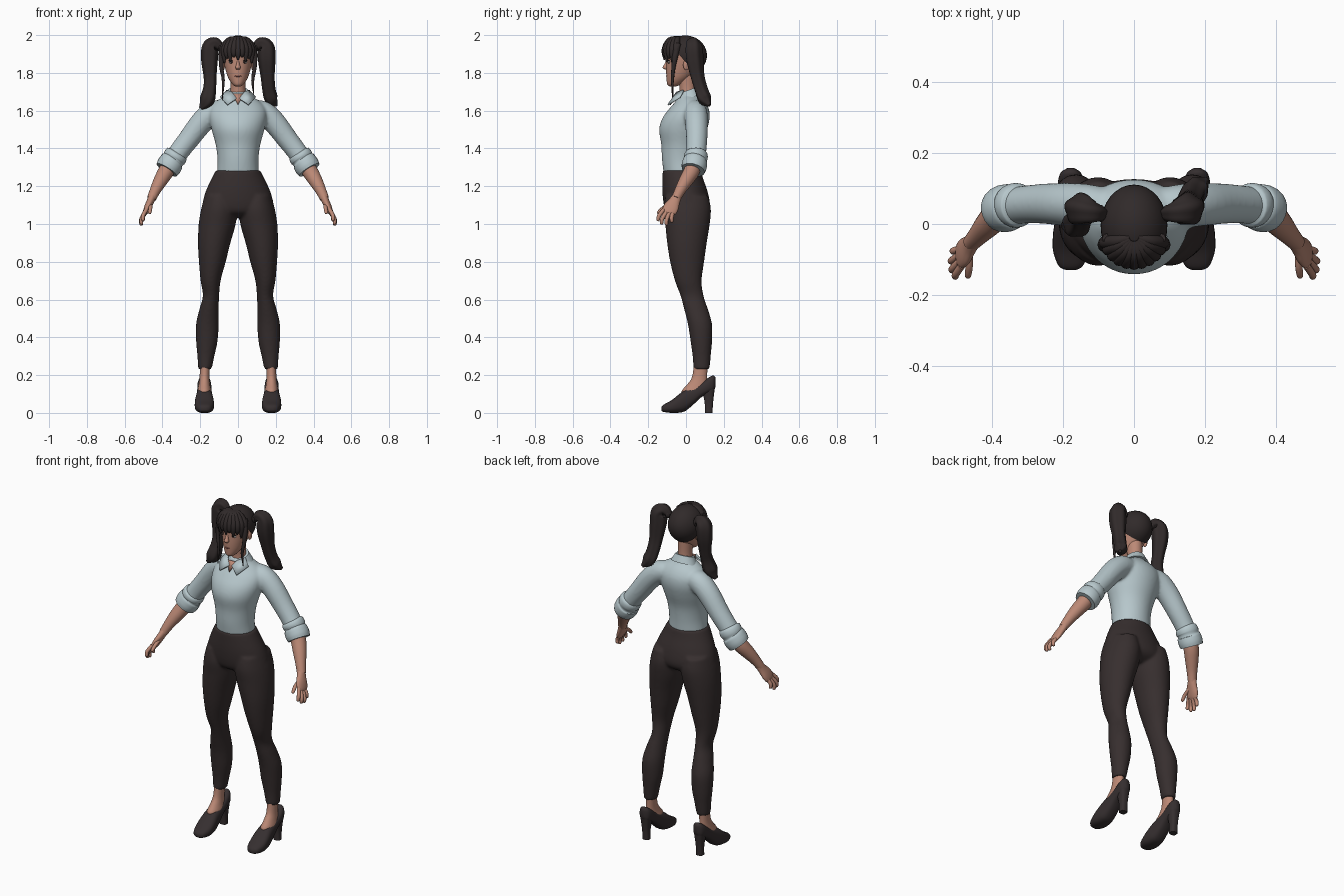
import bpy, bmesh, math
from mathutils import Vector, Matrix

def material(name, rgb):
    m = bpy.data.materials.new(name)
    m.diffuse_color = (*rgb, 1)
    return m

SKIN = material("skin", (0.50, 0.25, 0.18))
SHIRT = material("pale blue shirt", (0.47, 0.57, 0.60))
PANTS = material("dark trousers", (0.038, 0.028, 0.028))
HAIR = material("dark brown hair", (0.030, 0.023, 0.023))
SHOE = material("dark shoes", (0.036, 0.028, 0.029))
WHITE = material("eye white", (0.60, 0.56, 0.53))
IRIS = material("iris", (0.03, 0.02, 0.02))
LIPS = material("lips", (0.36, 0.13, 0.11))

def spline(rows, k):
    """Catmull-Rom interpolation of rows (x, y, z, r1, r2)."""
    out = []
    for i in range(len(rows) - 1):
        p0, p1, p2, p3 = (rows[max(0, min(len(rows) - 1, i + j))] for j in (-1, 0, 1, 2))
        for s in range(k):
            t = s / k
            out.append([0.5 * (2 * b + (c - a) * t + (2 * a - 5 * b + 4 * c - d) * t * t
                        + (3 * b - a - 3 * c + d) * t ** 3) for a, b, c, d in zip(p0, p1, p2, p3)])
    return out + [list(rows[-1])]

def loft(bm, rows, axis=None, ref=(1, 0, 0), n=24, k=4, power=2.0, lobes=0, depth=0.0):
    """Skin elliptical rings; fixed plane normal `axis`, or following the path."""
    rows = spline(rows, k)
    pts = [Vector(r[:3]) for r in rows]
    rings = []
    for i, r in enumerate(rows):
        t = Vector(axis) if axis else pts[min(i + 1, len(pts) - 1)] - pts[max(i - 1, 0)]
        t.normalize()
        u = Vector(ref)
        u = (u - t * u.dot(t)).normalized()
        v = t.cross(u)
        ring = []
        for j in range(n):
            a = 2 * math.pi * j / n
            c, s = math.cos(a), math.sin(a)
            c = math.copysign(abs(c) ** (2 / power), c)
            s = math.copysign(abs(s) ** (2 / power), s)
            f = 1 + depth * math.cos(lobes * a)
            ring.append(bm.verts.new(pts[i] + u * c * max(r[3], .001) * f + v * s * max(r[4], .001) * f))
        rings.append(ring)
    for a, b in zip(rings, rings[1:]):
        for j in range(n):
            bm.faces.new((a[j], a[(j + 1) % n], b[(j + 1) % n], b[j]))
    bm.faces.new(rings[0])
    bm.faces.new(rings[-1])

def tube(bm, rows, **kw):
    loft(bm, [(*r[:4], r[3]) for r in rows], **kw)

def ball(bm, c, r):
    bmesh.ops.create_uvsphere(bm, u_segments=32, v_segments=20, radius=1,
                              matrix=Matrix.Translation(c) @ Matrix.Diagonal((*r, 1)))

def flip(rows, s):
    return [(r[0] * s, *r[1:]) for r in rows]

def finish(name, bm, mat, remesh=0):
    bmesh.ops.recalc_face_normals(bm, faces=bm.faces)
    for f in bm.faces:
        f.smooth = True
    for e in bm.edges:
        if len(e.link_faces) == 2 and e.calc_face_angle() > 0.9:
            e.smooth = False
    me = bpy.data.meshes.new(name)
    bm.to_mesh(me)
    bm.free()
    me.materials.append(mat)
    ob = bpy.data.objects.new(name, me)
    bpy.context.collection.objects.link(ob)
    if remesh:
        m = ob.modifiers.new("fuse", 'REMESH')
        m.mode, m.voxel_size, m.use_smooth_shade = 'VOXEL', remesh, True
        s = ob.modifiers.new("soften", 'SMOOTH')
        s.factor, s.iterations = 0.5, 6
    return ob

Z = (0, 0, 1)

# Trousers: pelvis and two legs fused together
bm = bmesh.new()
loft(bm, [(0, -.022, 1.285, .117, .101), (0, -.017, 1.24, .14, .108), (0, -.005, 1.17, .172, .12),
          (0, .005, 1.10, .188, .122), (0, .005, 1.06, .17, .105), (0, .005, 1.035, .1, .06)], Z, n=40)
LEG = [(.1, .005, 1.15, .075, .113), (.1, .007, 1.08, .095, .125), (.11, .008, 1.0, .098, .118),
       (.126, .005, .9, .086, .105), (.136, .006, .8, .071, .09), (.145, .012, .7, .053, .071),
       (.143, .032, .62, .043, .061), (.153, .053, .55, .051, .063), (.162, .074, .47, .06, .064),
       (.165, .081, .38, .057, .057), (.17, .083, .3, .045, .048), (.175, .082, .232, .036, .043)]
for s in (1, -1):
    loft(bm, flip(LEG, s), Z, n=32)
finish("trousers", bm, PANTS, 0.008)

# Shirt: torso and sleeves fused together
bm = bmesh.new()
loft(bm, [(0, -.022, 1.268, .110, .096), (0, -.025, 1.34, .108, .102), (0, -.022, 1.42, .118, .109),
          (0, -.015, 1.50, .14, .127), (0, 0, 1.56, .152, .125), (0, .016, 1.61, .148, .105),
          (0, .022, 1.65, .115, .077), (0, .012, 1.68, .066, .057), (0, .012, 1.70, .05, .05)], Z, n=40)
SLEEVE = [(.07, .045, 1.60, .055), (.13, .05, 1.59, .062), (.19, .055, 1.54, .061), (.26, .057, 1.45, .056),
          (.32, .053, 1.372, .053), (.362, .043, 1.31, .054)]
for s in (1, -1):
    tube(bm, flip(SLEEVE, s), ref=(0, 1, 0))
finish("shirt", bm, SHIRT, 0.008)

# Rolled cuffs
bm = bmesh.new()
CUFF = [(.318, .053, 1.376, .052), (.324, .053, 1.367, .061), (.336, .052, 1.352, .063), (.344, .050, 1.339, .059),
        (.350, .048, 1.331, .065), (.366, .043, 1.305, .067), (.378, .038, 1.286, .062), (.376, .038, 1.29, .045)]
for s in (1, -1):
    tube(bm, flip(CUFF[:-1], s), ref=(0, 1, 0), k=3)
finish("sleeve_cuffs", bm, SHIRT)

# Collar: tilted band and two leaves, with the open neck
bm = bmesh.new()
loft(bm, [(0, .016, 1.665, .078, .066), (0, .012, 1.69, .064, .058), (0, .01, 1.708, .054, .052)], (0, -.35, 1), n=32)
finish("collar_band", bm, SHIRT)
bm = bmesh.new()
for s in (1, -1):
    pts = [(.006, -.066, 1.662), (.055, -.092, 1.628), (.092, -.03, 1.668), (.058, -.01, 1.705), (.03, -.046, 1.695)]
    bm.faces.new([bm.verts.new((x * s, y, z)) for x, y, z in pts])
leaf = finish("collar_leaves", bm, SHIRT)
leaf.modifiers.new("thick", 'SOLIDIFY').thickness = 0.008
bm = bmesh.new()
bm.faces.new([bm.verts.new(p) for p in ((-.03, -.058, 1.69), (0, -.086, 1.632), (.03, -.058, 1.69))])
finish("open_neck", bm, SKIN).modifiers.new("thick", 'SOLIDIFY').thickness = 0.006

# Forearms, hands and fingers
bm = bmesh.new()
ARM = [(.345, .048, 1.34, .042), (.38, .03, 1.28, .042), (.41, .0, 1.23, .037), (.437, -.03, 1.18, .029),
       (.458, -.053, 1.135, .024)]
PALM = [(.452, -.045, 1.15, .024, .021), (.463, -.06, 1.122, .03, .02), (.478, -.078, 1.09, .04, .018),
        (.489, -.09, 1.065, .038, .014), (.493, -.094, 1.053, .03, .009)]
FINGERS = [((.486, -.118, 1.075), (.502, -.142, 1.045), (.503, -.150, 1.015)),
           ((.490, -.104, 1.062), (.511, -.126, 1.028), (.511, -.130, .997)),
           ((.492, -.088, 1.058), (.513, -.103, 1.022), (.512, -.103, .992)),
           ((.490, -.070, 1.062), (.508, -.076, 1.035), (.508, -.075, 1.008)),
           ((.464, -.075, 1.105), (.464, -.118, 1.085), (.468, -.152, 1.055))]
for s in (1, -1):
    tube(bm, flip(ARM, s), ref=(0, 1, 0))
    loft(bm, flip(PALM, s), ref=(0, 1, 0))
    for a, b, c in FINGERS:
        mid = Vector(b).lerp(Vector(c), .8)
        tube(bm, flip([(*a, .011), (*b, .0105), (*mid, .009), (*c, .003)], s), ref=(0, 1, 0), n=12)
finish("forearms_and_hands", bm, SKIN)

# Ankles and insteps
bm = bmesh.new()
for s in (1, -1):
    loft(bm, flip([(.175, .078, .26, .027, .036), (.177, .072, .19, .026, .04), (.178, .06, .15, .03, .054),
                   (.178, .045, .115, .036, .068), (.178, .04, .09, .03, .05)], s), Z)
finish("ankles", bm, SKIN)

# Shoes: stations along y of (y, half width, bottom, top)
STATIONS = [(-.13, .012, .012, .03), (-.118, .034, .005, .044), (-.075, .05, 0, .068), (-.03, .05, .002, .104),
            (0, .046, .012, .124), (.04, .041, .045, .138), (.08, .038, .082, .157), (.12, .036, .104, .187),
            (.145, .028, .115, .198), (.157, .01, .14, .186)]
bm = bmesh.new()
for s in (1, -1):
    loft(bm, [(.178 * s, y, (a + b) / 2, w, (b - a) / 2) for y, w, a, b in STATIONS], (0, 1, 0), power=2.6)
finish("shoes", bm, SHOE)
bm = bmesh.new()
for s in (1, -1):
    loft(bm, flip([(.178, .12, 0, .021, .02), (.178, .121, .06, .021, .023), (.178, .117, .135, .031, .036)], s),
         Z, power=2.8)
finish("shoe_heels", bm, SHOE)

# Neck, head, nose and ears
bm = bmesh.new()
loft(bm, [(0, .012, 1.66, .046, .048), (0, .008, 1.72, .039, .042), (0, .002, 1.80, .042, .048)], Z)
finish("neck", bm, SKIN)
bm = bmesh.new()
loft(bm, [(0, -.07, 1.728, .012, .014), (0, -.063, 1.738, .028, .036), (0, -.042, 1.77, .05, .061),
          (0, -.024, 1.81, .064, .081), (0, -.010, 1.86, .075, .094), (0, -.010, 1.91, .078, .094),
          (0, -.010, 1.955, .06, .075), (0, -.01, 1.98, .02, .03)], Z, n=40)
loft(bm, [(0, -.094, 1.872, .005, .006), (0, -.104, 1.845, .009, .011), (0, -.109, 1.828, .014, .015),
          (0, -.103, 1.817, .008, .008)], Z, n=16)
for s in (1, -1):
    ball(bm, (.078 * s, .002, 1.842), (.009, .017, .028))
finish("head", bm, SKIN)

# Eyes, brows and mouth
for name, mat, y, z, r in (("eyes", WHITE, -.090, 1.858, (.015, .006, .008)),
                           ("irises", IRIS, -.093, 1.858, (.007, .0055, .0075)),
                           ("upper_lashes", IRIS, -.092, 1.866, (.017, .006, .003))):
    bm = bmesh.new()
    for s in (1, -1):
        ball(bm, (.034 * s, y, z), r)
    finish(name, bm, mat)
bm = bmesh.new()
ball(bm, (0, -.100, 1.783), (.018, .006, .005))
finish("mouth", bm, LIPS)

# Hair cap, cut along a sloping hairline
bm = bmesh.new()
ball(bm, (0, -.004, 1.893), (.094, .115, .105))
bmesh.ops.bisect_plane(bm, geom=bm.verts[:] + bm.edges[:] + bm.faces[:], plane_co=(0, .0, 1.855),
                       plane_no=(0, 1.15, 1), clear_inner=True)
finish("hair_cap", bm, HAIR)

# Fringe: overlapping locks fanned from the crown, and long side strands
bm = bmesh.new()
for i in range(-5, 6):
    a = i * 0.25
    s, c = math.sin(a), math.cos(a)
    end = 1.875 + (.012 if i % 2 else -.008) - .02 * abs(s)
    tube(bm, [(.012 * s, -.035 - .012 * c, 1.983, .012), (.05 * s, -.03 - .055 * c, 1.972, .017),
              (.082 * s, -.025 - .083 * c, 1.935, .018), (.087 * s, -.025 - .088 * c, 1.90, .015),
              (.085 * s, -.025 - .089 * c, end, .003)], n=12)
for s, end in ((1, 1.685), (-1, 1.655)):
    tube(bm, flip([(.075, -.04, 1.955, .014), (.086, -.055, 1.90, .016), (.088, -.066, 1.83, .011),
                   (.078, -.072, 1.76, .008), (.084, -.07, end, .002)], s), n=12)
finish("fringe_and_side_strands", bm, HAIR)

# Pigtails: right one falls behind the shoulder, left one in front
TAILS = (("right_pigtail", [(.088, .03, 1.93, .018), (.118, .033, 1.955, .031), (.147, .04, 1.935, .044),
                            (.152, .045, 1.87, .045), (.157, .06, 1.78, .036), (.164, .08, 1.71, .034),
                            (.178, .1, 1.66, .034), (.204, .125, 1.628, .008)]),
         ("left_pigtail", [(-.088, .03, 1.93, .018), (-.118, .033, 1.955, .031), (-.145, .04, 1.935, .044),
                           (-.151, .04, 1.87, .043), (-.148, .03, 1.78, .033), (-.15, .015, 1.72, .033),
                           (-.165, 0, 1.655, .038), (-.198, -.004, 1.612, .010)]))
for name, rows in TAILS:
    bm = bmesh.new()
    tube(bm, rows, ref=(0, 1, 0), n=30, k=6, lobes=5, depth=.07)
    finish(name, bm, HAIR)
bm = bmesh.new()
for s in (1, -1):
    ball(bm, (.094 * s, .03, 1.935), (.014, .024, .024))
finish("hair_ties", bm, HAIR)
